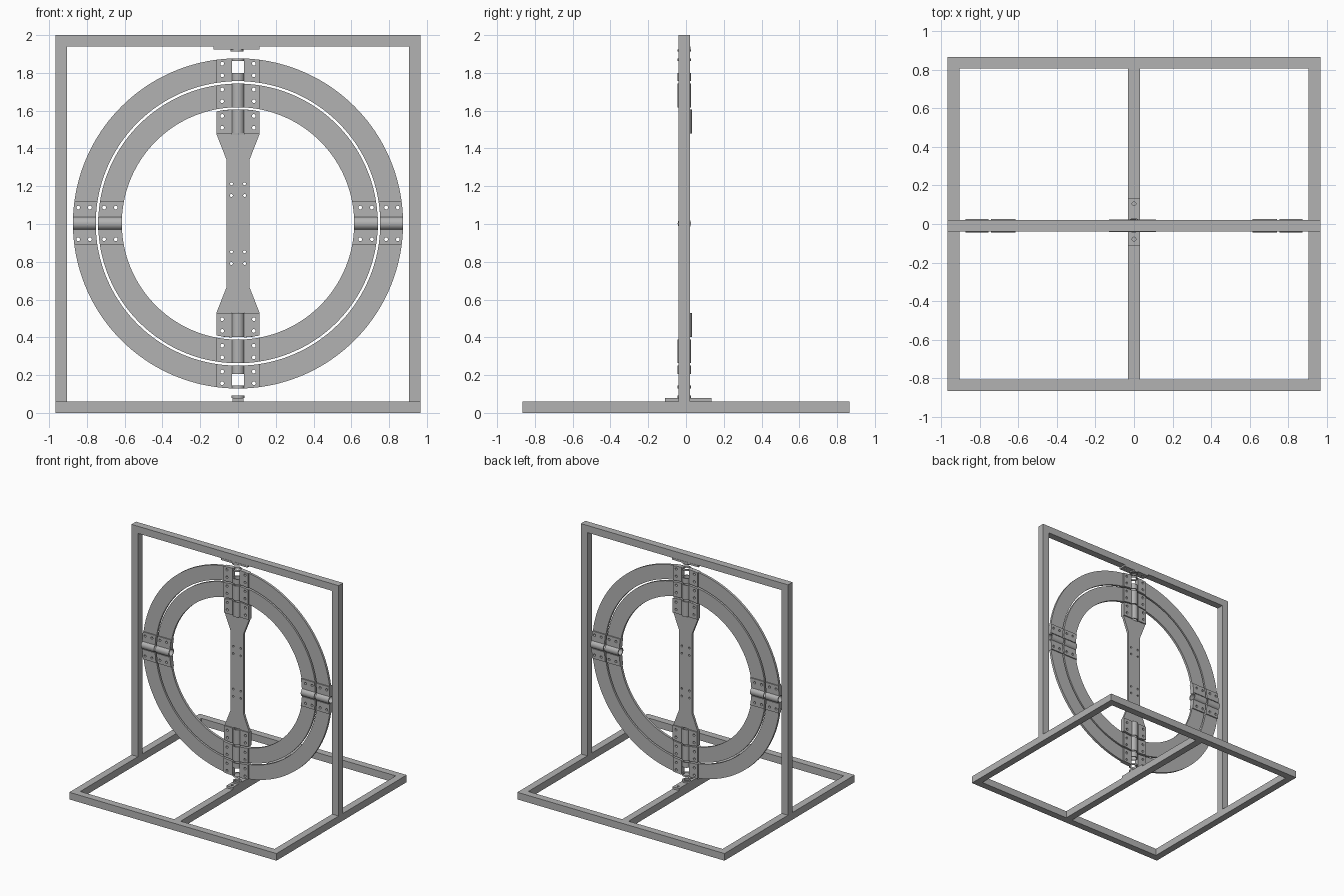
import bpy, bmesh, math
from mathutils import Matrix, Vector

if "Cube" in bpy.data.objects:
    bpy.data.objects.remove(bpy.data.objects["Cube"])

GREY = (0.45, 0.45, 0.45, 1)
steel = bpy.data.materials.new("grey_steel")
steel.use_nodes = True
steel.diffuse_color = GREY
steel.node_tree.nodes["Principled BSDF"].inputs["Base Color"].default_value = GREY

CZ = 1.003       # height of the ring centre
YC = -0.009      # depth of the ring plane
HALF = 0.01      # half thickness of the plates
SLOT = 0.033     # half width of the shaft slots
WING = 0.115     # half width of the clamps


def finish(name, bm, smooth=False):
    bmesh.ops.recalc_face_normals(bm, faces=bm.faces)
    mesh = bpy.data.meshes.new(name)
    bm.to_mesh(mesh)
    bm.free()
    obj = bpy.data.objects.new(name, mesh)
    bpy.context.collection.objects.link(obj)
    mesh.materials.append(steel)
    if smooth:
        bpy.ops.object.select_all(action='DESELECT')
        obj.select_set(True)
        bpy.context.view_layer.objects.active = obj
        bpy.ops.object.shade_smooth_by_angle(angle=math.radians(35))
    return obj


def prism(bm, base, offset):
    """Extrude a planar outline along an offset."""
    low = [bm.verts.new(p) for p in base]
    high = [bm.verts.new(Vector(p) + Vector(offset)) for p in base]
    bm.faces.new(low)
    bm.faces.new(high[::-1])
    for i in range(len(low)):
        j = (i + 1) % len(low)
        bm.faces.new((low[i], low[j], high[j], high[i]))
    return low + high


def turn(bm, verts, quarter):
    """Turn about the ring axis by quarter turns and lift to the centre."""
    m = Matrix.Translation((0, 0, CZ)) @ Matrix.Rotation(quarter * math.pi / 2, 4, 'Y')
    bmesh.ops.transform(bm, matrix=m, verts=verts)


def box(name, x0, x1, y0, y1, z0, z1):
    bm = bmesh.new()
    prism(bm, [(x0, y0, z0), (x1, y0, z0), (x1, y1, z0), (x0, y1, z0)], (0, 0, z1 - z0))
    return finish(name, bm)


def drill(obj, holes, radius, axis='Y'):
    """Cut round through holes."""
    bm = bmesh.new()
    rot = Matrix.Rotation(math.pi / 2, 4, 'X') if axis == 'Y' else Matrix()
    for h in holes:
        bmesh.ops.create_cone(bm, cap_ends=True, segments=16, radius1=radius, radius2=radius,
                              depth=0.2, matrix=Matrix.Translation(h) @ rot)
    cutter = finish("hole_cutter", bm)
    cutter.hide_render = True
    mod = obj.modifiers.new("holes", 'BOOLEAN')
    mod.operation = 'DIFFERENCE'
    mod.solver = 'EXACT'
    mod.object = cutter
    bpy.context.view_layer.objects.active = obj
    bpy.ops.object.modifier_apply(modifier=mod.name)
    bpy.data.objects.remove(cutter)


def ring(name, r_in, r_out, holes):
    """Flat ring split by the four shaft slots."""
    bm = bmesh.new()
    n = 40
    for q in range(4):
        pts = []
        for r, order in ((r_out, range(n + 1)), (r_in, range(n, -1, -1))):
            a = math.asin(SLOT / r)
            for i in order:
                t = a + (math.pi / 2 - 2 * a) * i / n
                pts.append((r * math.cos(t), YC - HALF, r * math.sin(t)))
        turn(bm, prism(bm, pts, (0, 2 * HALF, 0)), q)
    drill(finish(name, bm), holes, 0.01)


def clamps(name, r_in, r_out, quarters, yc, holes, flat_in=False):
    """Bolted wings on both faces at each shaft."""
    bm = bmesh.new()
    steps = [SLOT + (WING - SLOT) * i / 6 for i in range(7)]
    for q in quarters:
        for side in (-1, 1):
            for face in (-1, 1):
                y = yc + face * HALF
                top = [(side * u, y, math.sqrt(r_out ** 2 - u * u)) for u in steps]
                low = [(side * u, y, r_in if flat_in else math.sqrt(r_in ** 2 - u * u))
                       for u in reversed(steps)]
                turn(bm, prism(bm, top + low, (0, face * 0.009, 0)), q)
    drill(finish(name + "_wings", bm), holes, 0.01)


def shells(name, spans, yc):
    """Half round shaft housings; each span is quarter, start, end."""
    bm = bmesh.new()
    for q, v0, v1 in spans:
        for face in (-1, 1):
            arc = [math.pi * i / 14 for i in range(15)]
            pts = [(0.035 * math.cos(t), yc + face * 0.035 * math.sin(t), v0) for t in arc]
            pts += [(0.027 * math.cos(t), yc + face * 0.027 * math.sin(t), v0)
                    for t in reversed(arc)]
            turn(bm, prism(bm, pts, (0, 0, v1 - v0)), q)
    finish(name + "_housings", bm, True)


def bolt_holes(radii, quarters):
    return [Matrix.Translation((0, 0, CZ)) @ Matrix.Rotation(q * math.pi / 2, 4, 'Y')
            @ Vector((s * 0.084, YC, r)) for q in quarters for r in radii for s in (-1, 1)]


# Square-tube stand
W, X, Y = 0.06, 0.965, 0.866
F0, F1 = YC - W / 2, YC + W / 2
for s, side in ((-1, "right"), (1, "left")):
    xa, xb = sorted((s * X, s * (X - W)))
    box("base_" + side, xa, xb, -Y + W, Y - W, 0, W)
    box("upright_" + side, xa, xb, F0, F1, W, 2)
for s, side in ((-1, "front"), (1, "back")):
    ya, yb = sorted((s * Y, s * (Y - W)))
    box("base_" + side, -X, X, ya, yb, 0, W)
box("base_middle", -W / 2, W / 2, -Y + W, Y - W, 0, W)
box("top_beam", -X + W, X - W, F0, F1, 2 - W, 2)

# Two rings with their clamps
outer_holes = bolt_holes((0.784, 0.846), range(4))
inner_holes = bolt_holes((0.647, 0.709), range(4))
ring("outer_ring", 0.753, 0.874, outer_holes)
ring("inner_ring", 0.615, 0.74, inner_holes)
clamps("outer_clamp", 0.753, 0.874, range(4), YC, outer_holes)
clamps("inner_clamp", 0.615, 0.74, range(4), YC, inner_holes)
shells("outer_side", [(q, 0.753, 0.874) for q in (1, 3)], YC)
shells("outer_pole", [(q, a, b) for q in (0, 2) for a, b in ((0.753, 0.797), (0.859, 0.874))], YC)
shells("inner", [(q, 0.615, 0.74) for q in range(4)], YC)

# Central bar, slotted at both ends
BY = -0.004
quad = [(SLOT, 0.472), (SLOT, 0.604), (0.075, 0.6), (WING, 0.593), (WING, 0.475), (0.06, 0.335)]
outline = quad + [(x, -z) for x, z in reversed(quad)]
outline += [(-x, -z) for x, z in quad] + [(-x, z) for x, z in reversed(quad)]
bm = bmesh.new()
prism(bm, [(x, BY - HALF, z + CZ) for x, z in outline], (0, 2 * HALF, 0))
bar = finish("central_bar", bm)
bar_holes = bolt_holes((0.507, 0.569), (0, 2))
drill(bar, bar_holes, 0.01)
drill(bar, [(sx * 0.035, BY, CZ + z) for sx in (-1, 1)
            for z in (-0.212, -0.15, 0.148, 0.21)], 0.008)
clamps("bar_clamp", 0.475, 0.604, (0, 2), BY, bar_holes, True)
shells("bar", [(q, 0.475, 0.602) for q in (0, 2)], BY)


# Pivot plates with hollow bosses, above and below the rings
def boss(name, x, y, z0, z1):
    bm = bmesh.new()
    n = 24
    loops = []
    for r, z in ((0.035, z0), (0.035, z1), (0.022, z1), (0.022, z0)):
        loops.append([bm.verts.new((x + r * math.cos(2 * math.pi * i / n),
                                    y + r * math.sin(2 * math.pi * i / n), z)) for i in range(n)])
    for k in range(4):
        a, b = loops[k], loops[(k + 1) % 4]
        for i in range(n):
            j = (i + 1) % n
            bm.faces.new((a[i], a[j], b[j], b[i]))
    finish(name, bm, True)


low = box("lower_pivot_plate", -0.03, 0.03, -0.112, 0.135, W, 0.078)
drill(low, [(0, 0.105, W), (0, -0.078, W)], 0.01, 'Z')
boss("lower_pivot_boss", 0, YC, 0.078, 0.091)
top = box("upper_pivot_plate", -0.13, 0.115, YC - 0.032, YC + 0.032, 1.925, 2 - W)
drill(top, [(-0.098, YC, 1.93), (0.085, YC, 1.93)], 0.01, 'Z')
boss("upper_pivot_boss", -0.005, YC, 1.914, 1.925)
